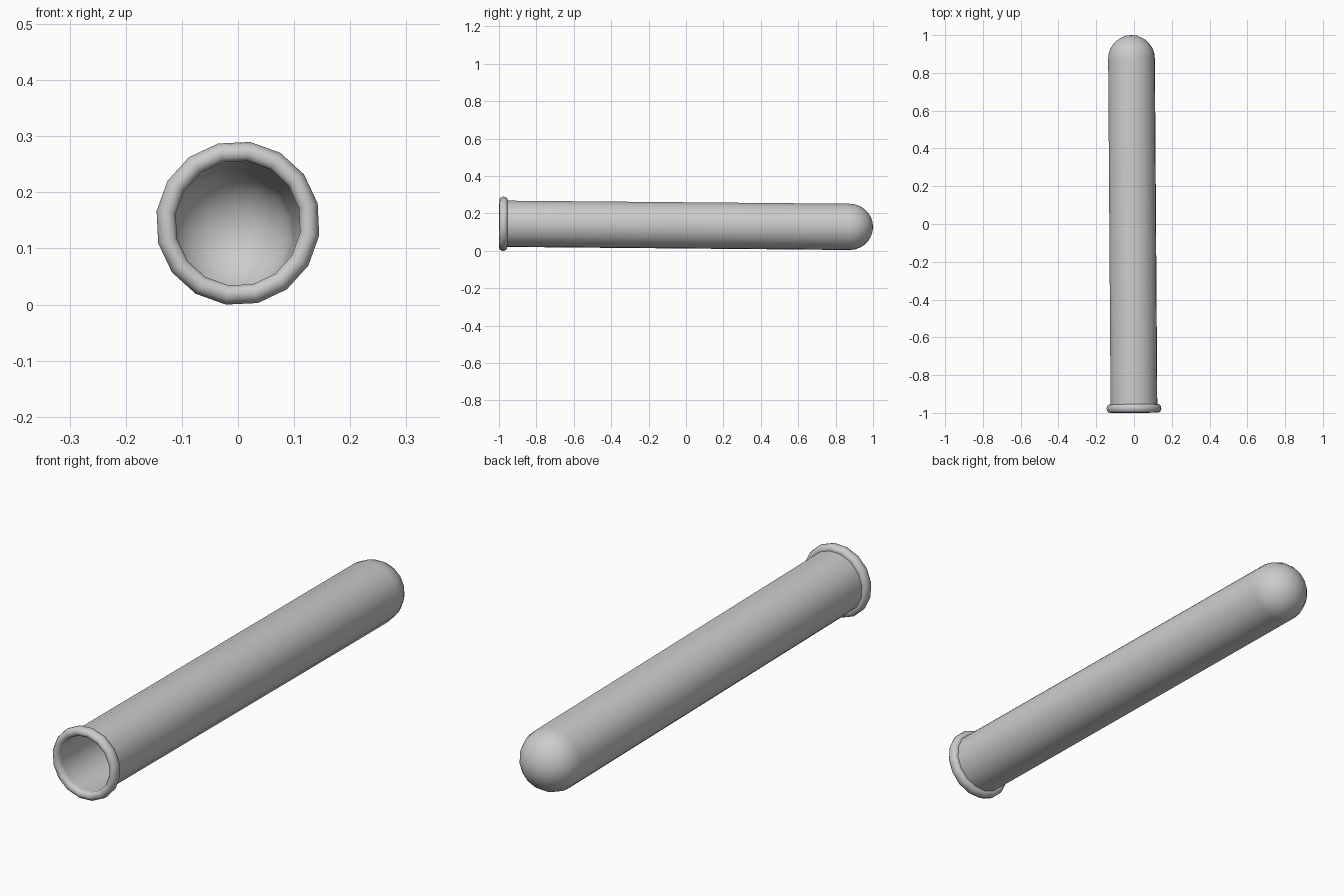
import bpy, bmesh, math
from mathutils import Matrix, Vector

if "Cube" in bpy.data.objects:
    bpy.data.objects.remove(bpy.data.objects["Cube"])

SIDES = 16
glass = bpy.data.materials.new("light_grey")
glass.diffuse_color = (0.6, 0.6, 0.6, 1)
glass.use_nodes = True
glass.node_tree.nodes["Principled BSDF"].inputs["Base Color"].default_value = glass.diffuse_color

# tube axis: leans slightly left and down towards the closed end
START = Vector((0.0, -0.999, 0.145))
AXIS = (Vector((-0.014, 1.0, 0.127)) - START)
LENGTH = AXIS.length
AXIS.normalize()
SIDE = Vector((1, 0, 0))
SIDE = (SIDE - AXIS * SIDE.dot(AXIS)).normalized()
UP = SIDE.cross(AXIS).normalized()


def lathe(name, profile, closed=False):
    """Spin (distance along axis, radius) points round the tube axis."""
    bm = bmesh.new()
    rings = []
    for d, r in profile:
        c = START + AXIS * d
        if r < 1e-5:
            rings.append([bm.verts.new(c)] * SIDES)
            continue
        ring = []
        for i in range(SIDES):
            a = math.radians(-8.5) + 2 * math.pi * i / SIDES
            ring.append(bm.verts.new(c + SIDE * (r * math.cos(a)) + UP * (r * math.sin(a))))
        rings.append(ring)
    pairs = list(zip(rings, rings[1:]))
    if closed:
        pairs.append((rings[-1], rings[0]))
    for p, q in pairs:
        for i in range(SIDES):
            j = (i + 1) % SIDES
            vs = list(dict.fromkeys((p[i], p[j], q[j], q[i])))
            bm.faces.new(vs)
    bmesh.ops.recalc_face_normals(bm, faces=bm.faces)
    me = bpy.data.meshes.new(name)
    bm.to_mesh(me)
    bm.free()
    me.materials.append(glass)
    ob = bpy.data.objects.new(name, me)
    bpy.context.collection.objects.link(ob)
    bpy.context.view_layer.objects.active = ob
    ob.select_set(True)
    bpy.ops.object.shade_smooth_by_angle(angle=math.radians(50))
    ob.select_set(False)
    return ob


def dome(r, tip, n=7):
    """Quarter circle from the wall to the tip."""
    pts = [(tip - r + r * math.sin(t), r * math.cos(t))
           for t in (math.pi / 2 * k / n for k in range(n))]
    return pts + [(tip, 0.0)]


# hollow tube with a rounded closed end
outer = [(0.02, 0.125)] + dome(0.125, LENGTH)
inner = [(0.02, 0.112)] + dome(0.112, LENGTH - 0.013)
lathe("tube_wall", outer[::-1] + inner)

# rounded lip round the open end
lathe("rim_lip", [(0.040, 0.112), (0.012, 0.112), (0.003, 0.118), (0.0, 0.128),
                  (0.003, 0.138), (0.011, 0.144), (0.022, 0.1465), (0.033, 0.145),
                  (0.041, 0.139), (0.044, 0.131), (0.044, 0.122)], closed=True)
